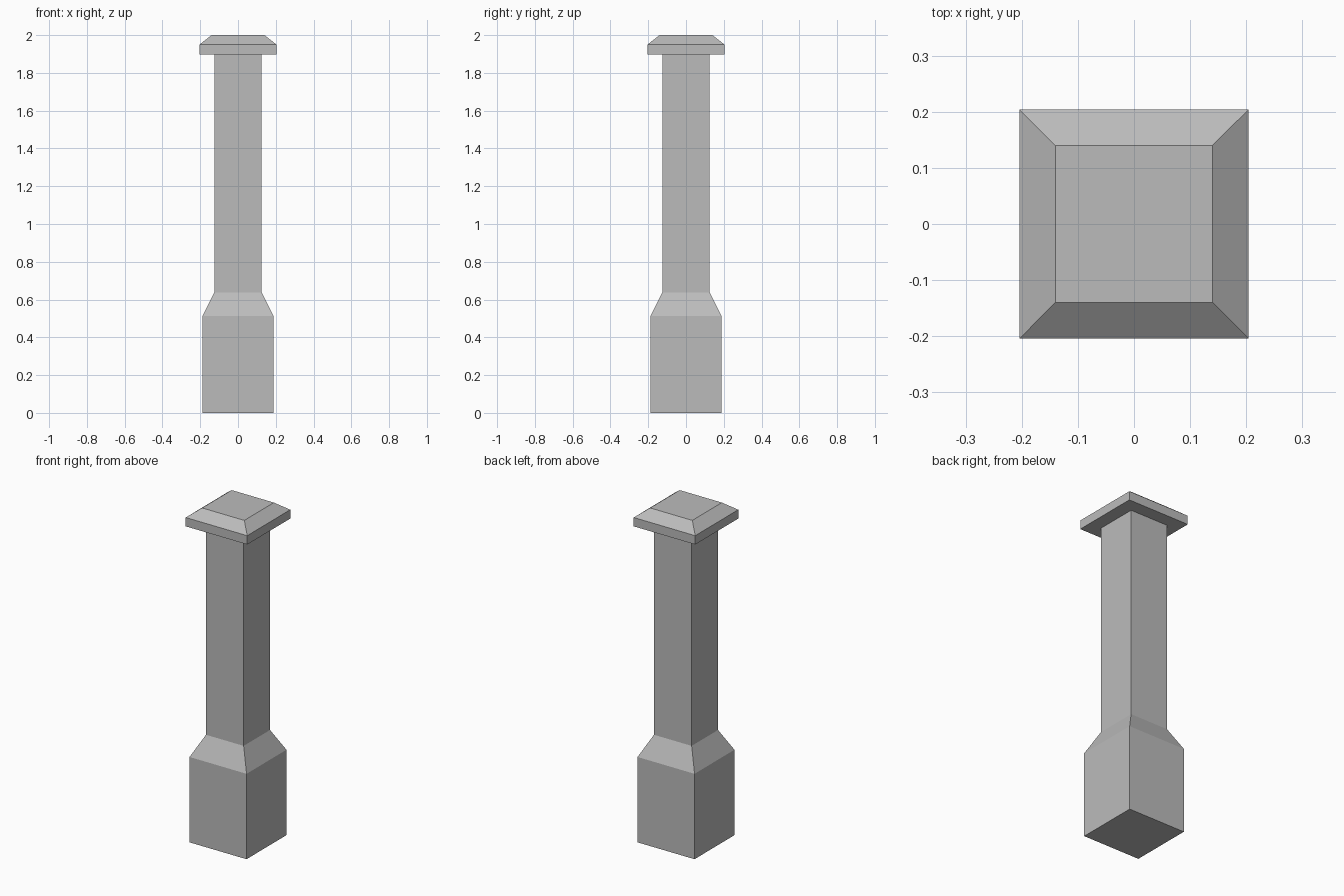
import bpy
import bmesh

if "Cube" in bpy.data.objects:
    bpy.data.objects.remove(bpy.data.objects["Cube"])

stone = bpy.data.materials.new("grey stone")
stone.diffuse_color = (0.5, 0.5, 0.5, 1)
stone.use_nodes = True
stone.node_tree.nodes["Principled BSDF"].inputs["Base Color"].default_value = stone.diffuse_color


def square_stack(name, levels):
    """Closed square solid lofted through (half_width, z) levels."""
    bm = bmesh.new()
    rings = [[bm.verts.new((sx * w, sy * w, z))
              for sx, sy in ((-1, -1), (1, -1), (1, 1), (-1, 1))]
             for w, z in levels]
    for lo, hi in zip(rings, rings[1:]):
        for i in range(4):
            j = (i + 1) % 4
            bm.faces.new((lo[i], lo[j], hi[j], hi[i]))
    bm.faces.new(rings[0][::-1])
    bm.faces.new(rings[-1])
    mesh = bpy.data.meshes.new(name)
    bm.to_mesh(mesh)
    bm.free()
    mesh.materials.append(stone)
    obj = bpy.data.objects.new(name, mesh)
    bpy.context.collection.objects.link(obj)
    return obj


# Plinth, sloped shoulder and slender shaft in one continuous body
square_stack("pillar_body", [(0.189, 0), (0.189, 0.512), (0.125, 0.638), (0.125, 1.897)])

# Overhanging cap with a bevelled top
square_stack("pillar_cap", [(0.204, 1.897), (0.204, 1.95), (0.14, 2.0)])
